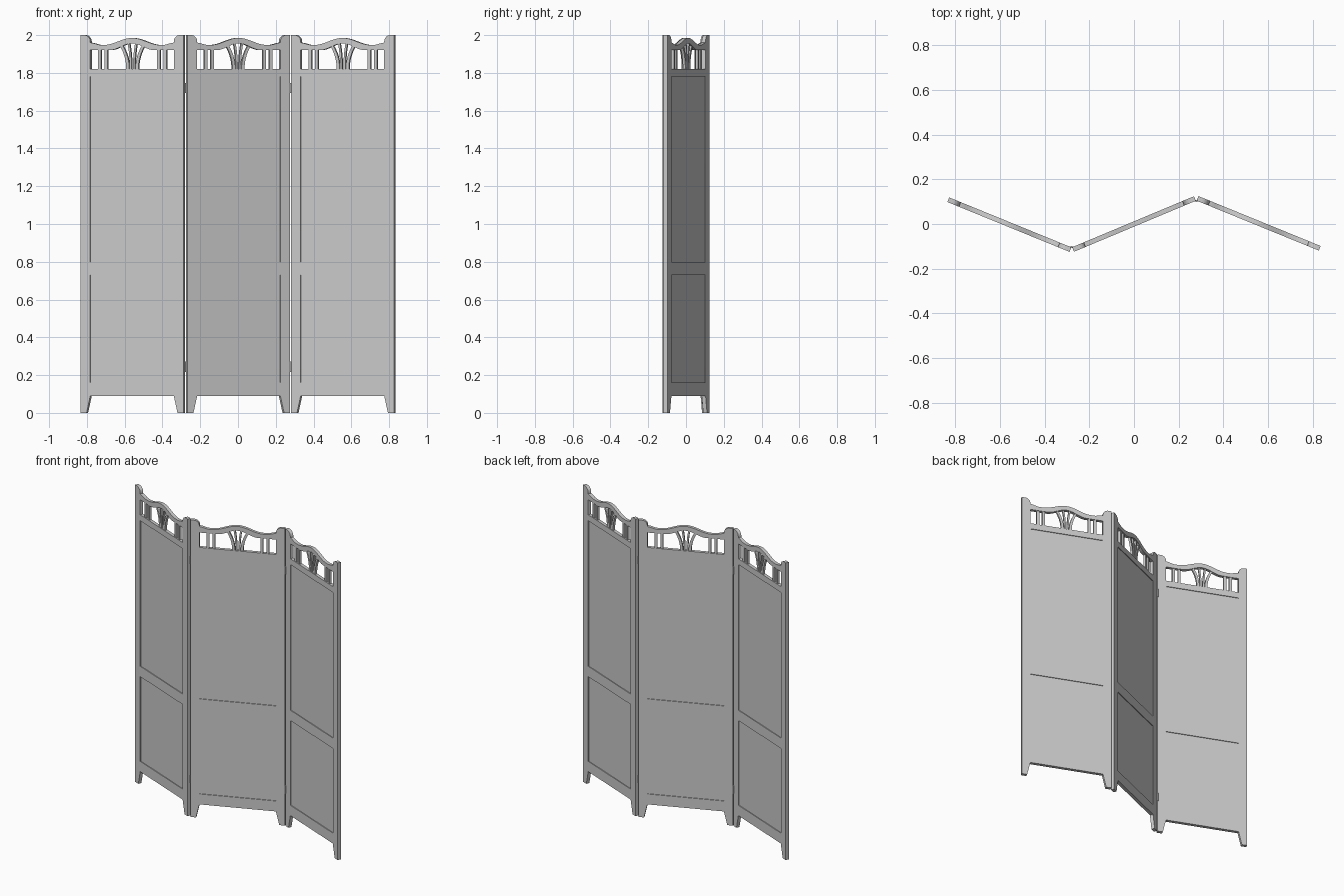
import bpy, bmesh, math
from mathutils import Matrix

if "Cube" in bpy.data.objects:
    bpy.data.objects.remove(bpy.data.objects["Cube"])

HALF = 0.295      # half width of one leaf
INNER = 0.239     # inner edge of the stiles
THICK = 0.022


def extrude(name, pts, depth, mat):
    """Extrude an outline in the leaf plane (u, z) symmetrically by depth."""
    bm = bmesh.new()
    front = bm.faces.new([bm.verts.new((u, -depth / 2, z)) for u, z in pts])
    res = bmesh.ops.extrude_face_region(bm, geom=[front], use_keep_orig=True)
    verts = [g for g in res["geom"] if isinstance(g, bmesh.types.BMVert)]
    bmesh.ops.translate(bm, verts=verts, vec=(0, depth, 0))
    bmesh.ops.recalc_face_normals(bm, faces=bm.faces)
    me = bpy.data.meshes.new(name)
    bm.to_mesh(me)
    bm.free()
    ob = bpy.data.objects.new(name, me)
    bpy.context.collection.objects.link(ob)
    ob.matrix_world = mat
    return ob


def rect(u0, u1, z0, z1):
    return [(u0, z0), (u1, z0), (u1, z1), (u0, z1)]


def ribbon(path, width):
    """Outline of a band of constant horizontal width around a path."""
    return [(u - width / 2, z) for u, z in path] + [(u + width / 2, z) for u, z in reversed(path)]


def bump(u, r):
    return 0.5 + 0.5 * math.cos(math.pi * min(abs(u) / r, 1))


def leaf(label, x, y, angle):
    mat = Matrix.Translation((x, y, 0)) @ Matrix.Rotation(math.radians(angle), 4, 'Z')
    parts = []

    def add(name, pts, depth=THICK):
        parts.append(extrude(f"{label}_{name}", pts, depth, mat))

    # stiles with tapered feet and rounded tops
    cap = [(-INNER - 0.034 * (1 - math.cos(a)), 1.966 + 0.034 * math.sin(a))
           for a in [math.pi / 2 * i / 8 for i in range(9)]]
    stile = [(-HALF, 0), (-0.26, 0), (-INNER, 0.09)] + cap + [(-HALF, 2.0)]
    for side, s in (("left", 1), ("right", -1)):
        add(f"{side}_stile", [(s * u, z) for u, z in stile])

    # cross rails and the thin recessed panels
    for name, z0, z1 in (("bottom_rail", 0.09, 0.16), ("middle_rail", 0.73, 0.80),
                         ("top_rail", 1.78, 1.82)):
        add(name, rect(-INNER, INNER, z0, z1))
    for name, z0, z1 in (("lower_panel", 0.16, 0.73), ("upper_panel", 0.80, 1.78)):
        add(name, rect(-INNER, INNER, z0, z1), 0.012)

    # arched crest rail
    us = [-INNER + 2 * INNER * i / 40 for i in range(41)]
    top = [(u, 1.948 + 0.037 * bump(u, 0.16) + 0.012 * bump(INNER - abs(u), 0.06)) for u in us]
    low = [(u, 1.920 + 0.036 * bump(u, 0.13)) for u in us]
    add("crest_rail", low + top[::-1])

    # slats: two straight, one flared and one slim curved slat per side
    for side, s in (("left", -1), ("right", 1)):
        for i, u in enumerate((0.187, 0.150)):
            add(f"{side}_slat_{i + 1}", ribbon([(s * u, 1.815), (s * u, 1.925)], 0.018), 0.014)
        for name, u0, flare, zt, w in (("flared_slat", 0.026, 0.036, 1.942, 0.017),
                                       ("centre_slat", 0.009, 0.012, 1.955, 0.011)):
            path = [(s * (u0 + flare * (i / 10) ** 2.2), 1.815 + (zt - 1.815) * i / 10)
                    for i in range(11)]
            add(f"{side}_{name}", ribbon(path, w), 0.014)
    return parts


objects = []
for label, x, y, ang in (("left_leaf", -0.557, -0.003, -22.2), ("middle_leaf", 0, 0, 22.7),
                         ("right_leaf", 0.557, 0.003, -22.2)):
    objects += leaf(label, x, y, ang)

# hinge barrels in the gaps between leaves
for side, s in (("left", -1), ("right", 1)):
    for level, z in (("lower", 0.245), ("upper", 1.72)):
        bpy.ops.mesh.primitive_cylinder_add(vertices=16, radius=0.005, depth=0.055,
                                            location=(s * 0.2795, s * 0.103, z))
        hinge = bpy.context.object
        hinge.name = f"{side}_{level}_hinge"
        objects.append(hinge)

# smooth the curved edges
bpy.ops.object.select_all(action='DESELECT')
for ob in objects:
    ob.select_set(True)
bpy.context.view_layer.objects.active = objects[0]
bpy.ops.object.shade_smooth_by_angle(angle=math.radians(30))
